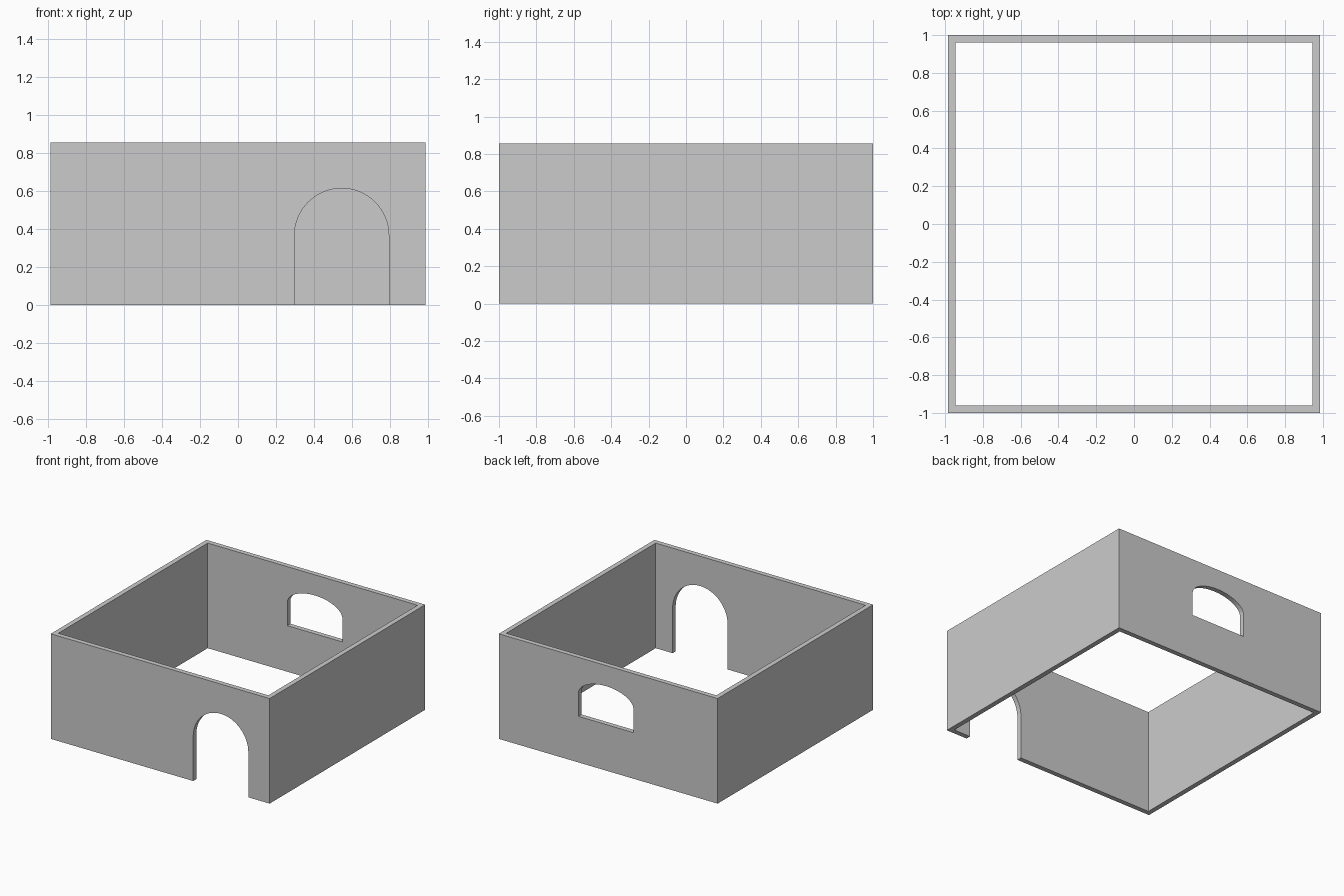
import bpy, bmesh
from math import pi, cos, sin

if "Cube" in bpy.data.objects:
    bpy.data.objects.remove(bpy.data.objects["Cube"])

HX, HY, H, T = 0.985, 1.0, 0.855, 0.04   # half width, half depth, height, wall thickness


def make_object(name, bm):
    bmesh.ops.recalc_face_normals(bm, faces=bm.faces)
    mesh = bpy.data.meshes.new(name)
    bm.to_mesh(mesh)
    bm.free()
    obj = bpy.data.objects.new(name, mesh)
    bpy.context.collection.objects.link(obj)
    return obj


def wall(name, x0, x1, y0, y1):
    bm = bmesh.new()
    bmesh.ops.create_cube(bm, size=1)
    for v in bm.verts:
        v.co = ((x0 + x1) / 2 + v.co.x * (x1 - x0),
                (y0 + y1) / 2 + v.co.y * (y1 - y0),
                (v.co.z + 0.5) * H)
    return make_object(name, bm)


def cut_arch(target, cx, y, half, bottom, spring, rise, steps=32):
    """Cut an arched opening: straight jambs topped by a half ellipse."""
    pts = [(cx - half, bottom), (cx + half, bottom)]
    pts += [(cx + half * cos(pi * i / steps), spring + rise * sin(pi * i / steps))
            for i in range(steps + 1)]
    bm = bmesh.new()
    face = bm.faces.new([bm.verts.new((x, y - 0.1, z)) for x, z in pts])
    ext = bmesh.ops.extrude_face_region(bm, geom=[face], use_keep_orig=True)
    moved = [g for g in ext["geom"] if isinstance(g, bmesh.types.BMVert)]
    bmesh.ops.translate(bm, verts=moved, vec=(0, 0.2, 0))
    cutter = make_object(target.name + "_cutter", bm)
    cutter.hide_render = True

    mod = target.modifiers.new("opening", 'BOOLEAN')
    mod.operation, mod.solver, mod.object = 'DIFFERENCE', 'EXACT', cutter
    bpy.ops.object.select_all(action='DESELECT')
    bpy.context.view_layer.objects.active = target
    target.select_set(True)
    bpy.ops.object.modifier_apply(modifier=mod.name)
    bpy.data.objects.remove(cutter)
    bpy.ops.object.shade_smooth_by_angle()


# Side walls fit between the front and back walls
wall("left_wall", -HX, -HX + T, -HY + T, HY - T)
wall("right_wall", HX - T, HX, -HY + T, HY - T)

# Front wall with arched doorway
front = wall("front_wall", -HX, HX, -HY, -HY + T)
cut_arch(front, 0.545, -HY, 0.248, -0.1, 0.365, 0.248)

# Back wall with low arched window
back = wall("back_wall", -HX, HX, HY - T, HY)
cut_arch(back, 0.02, HY, 0.248, 0.375, 0.563, 0.124)
